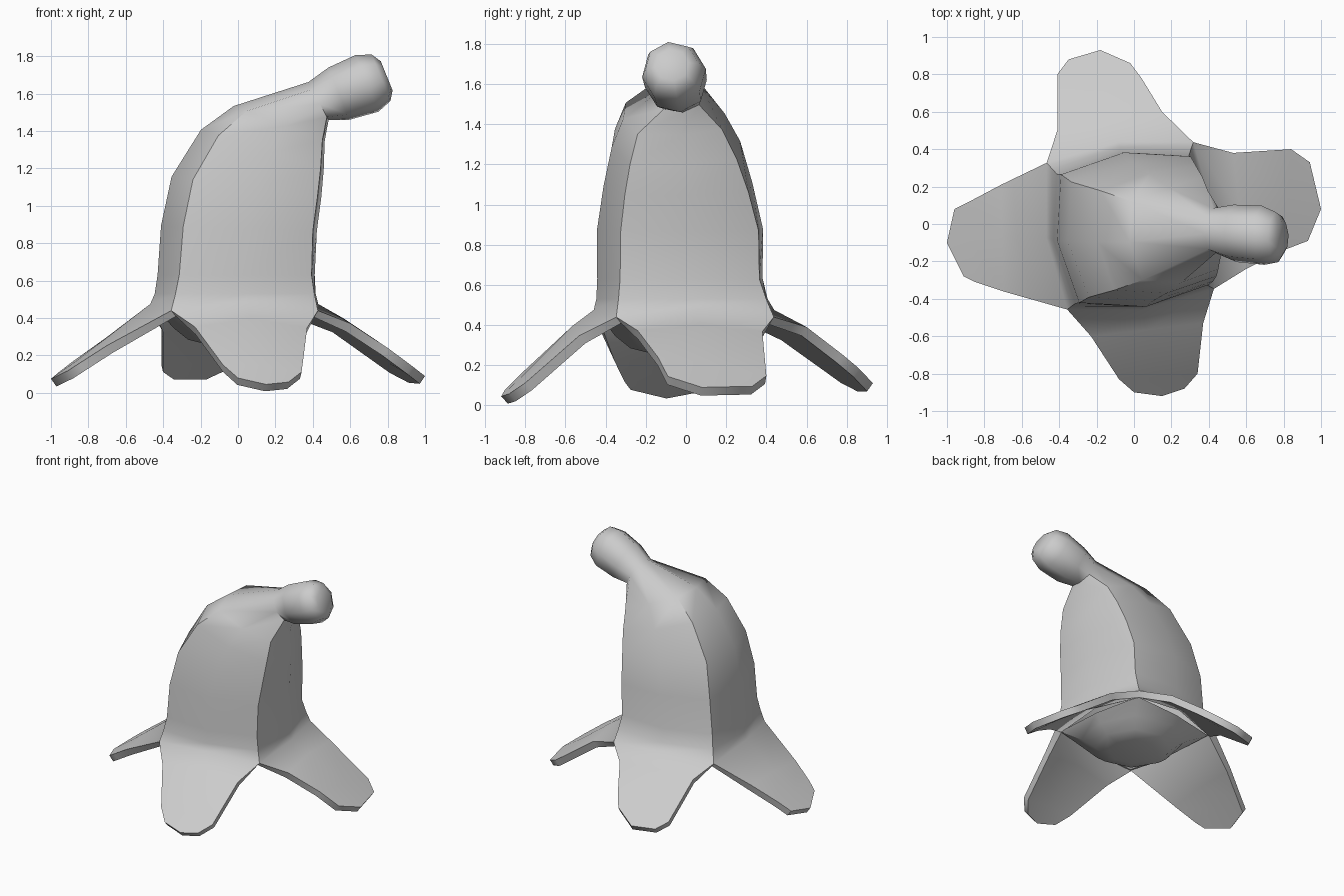
import bpy, bmesh, math
from mathutils import Vector

cube = bpy.data.objects.get("Cube")
if cube:
    bpy.data.objects.remove(cube, do_unlink=True)

SIDES = 8
TWIST = math.radians(53)

grey = bpy.data.materials.new("plain_grey")
grey.use_nodes = True
grey.diffuse_color = (0.6, 0.6, 0.6, 1)
grey.node_tree.nodes["Principled BSDF"].inputs["Base Color"].default_value = (0.6, 0.6, 0.6, 1)


def add_ring(bm, cx, cy, cz, tilt, ru, rv, mid):
    """Tilted octagon; odd points are side middles, scaled by mid."""
    t = math.radians(tilt)
    ring = []
    for i in range(SIDES):
        a = TWIST + i * math.tau / SIDES
        k = mid if i % 2 else 1
        u, v = k * ru * math.cos(a), k * rv * math.sin(a)
        ring.append(bm.verts.new((cx + u * math.cos(t), cy + v, cz - u * math.sin(t))))
    return ring


def bridge(bm, low, high, closed=True):
    n = len(low)
    for i in range(n if closed else n - 1):
        j = (i + 1) % n
        bm.faces.new((low[i], low[j], high[j], high[i]))


def loft(bm, levels):
    rings = [add_ring(bm, *level) for level in levels]
    for low, high in zip(rings, rings[1:]):
        bridge(bm, low, high)
    return rings


def finish(bm, name, sharp_angle, thickness=0):
    mesh = bpy.data.meshes.new(name)
    bm.to_mesh(mesh)
    bm.free()
    obj = bpy.data.objects.new(name, mesh)
    bpy.context.collection.objects.link(obj)
    mesh.materials.append(grey)
    bpy.ops.object.select_all(action='DESELECT')
    obj.select_set(True)
    bpy.context.view_layer.objects.active = obj
    if thickness:
        shell = obj.modifiers.new("shell", 'SOLIDIFY')
        shell.thickness = thickness
        shell.offset = -1
        bpy.ops.object.modifier_apply(modifier=shell.name)
    bpy.ops.object.shade_smooth_by_angle(angle=math.radians(sharp_angle))


# Hollow peel: a four-cornered body bending towards +x
# Each level: centre x, y, z, tilt, radius along bend, radius across, side bulge
body_levels = [
    (-0.02, -0.01, 0.44, 0, 0.56, 0.56, 0.81),
    (-0.015, -0.02, 0.53, 0, 0.53, 0.525, 0.82),
    (-0.01, -0.03, 0.63, 0, 0.505, 0.495, 0.84),
    (0.005, -0.03, 0.88, 2, 0.495, 0.49, 0.85),
    (0.045, -0.04, 1.10, 8, 0.48, 0.44, 0.85),
    (0.13, -0.05, 1.30, 18, 0.41, 0.38, 0.85),
    (0.22, -0.06, 1.44, 21, 0.31, 0.30, 0.85),
]
# Neck and blunt stem
stem_levels = [
    (0.43, -0.035, 1.56, 62, 0.12, 0.125, 0.97),
    (0.54, -0.05, 1.60, 68, 0.152, 0.155, 1),
    (0.69, -0.06, 1.655, 68, 0.165, 0.16, 1),
    (0.765, -0.07, 1.685, 68, 0.135, 0.135, 1),
    (0.795, -0.07, 1.695, 68, 0.085, 0.085, 1),
]
bm = bmesh.new()
rings = loft(bm, body_levels + stem_levels)
bm.faces.new(rings[-1])
base = rings[0]
for v in base[1::2]:
    v.co.z += 0.035

# Four flaps: slope, then the outline from one body corner round to the next
flaps = [
    (0.85, [(0.15, 0.6), (0.04, 0.78), (-0.02, 0.86), (-0.18, 0.93),
            (-0.35, 0.88), (-0.41, 0.8), (-0.41, 0.5)]),
    (0.82, [(-0.71, 0.21), (-0.88, 0.12), (-0.96, 0.08), (-1, -0.1),
            (-0.91, -0.28), (-0.85, -0.31), (-0.7, -0.36)]),
    (1.06, [(-0.23, -0.6), (-0.08, -0.83), (0, -0.9), (0.15, -0.92),
            (0.27, -0.88), (0.34, -0.8), (0.37, -0.53)]),
    (0.79, [(0.6, -0.24), (0.8, -0.14), (0.93, -0.09), (1, 0.08),
            (0.94, 0.33), (0.84, 0.4), (0.53, 0.38)]),
]
for k, (slope, outline) in enumerate(flaps):
    edge = [Vector(p) for p in outline]
    high = [base[(2 * k + i) % SIDES] for i in range(3)]
    for row in range(3):
        a, b = edge[row], edge[-1 - row]
        middle = edge[3] if row == 2 else (a + b) / 2
        low = []
        for p in (a, middle, b):
            z = 0.44 - slope * (p.length - 0.56)
            if p is middle and row < 2:
                z *= 0.92
            low.append(bm.verts.new((p.x, p.y, z)))
        bridge(bm, low, high, closed=False)
        high = low
finish(bm, "peel", 52, thickness=0.05)

# Rounded plug closing the underside of the body
plug_levels = [
    (0, -0.01, 0.26, 0, 0.17, 0.17, 1),
    (0, -0.01, 0.285, 0, 0.27, 0.27, 1),
    (0, -0.01, 0.345, 0, 0.36, 0.36, 0.96),
    (-0.01, -0.01, 0.41, 0, 0.52, 0.52, 0.76),
]
bm = bmesh.new()
rings = loft(bm, plug_levels)
bm.faces.new(rings[0][::-1])
bm.faces.new(rings[-1])
finish(bm, "underside_plug", 40)
